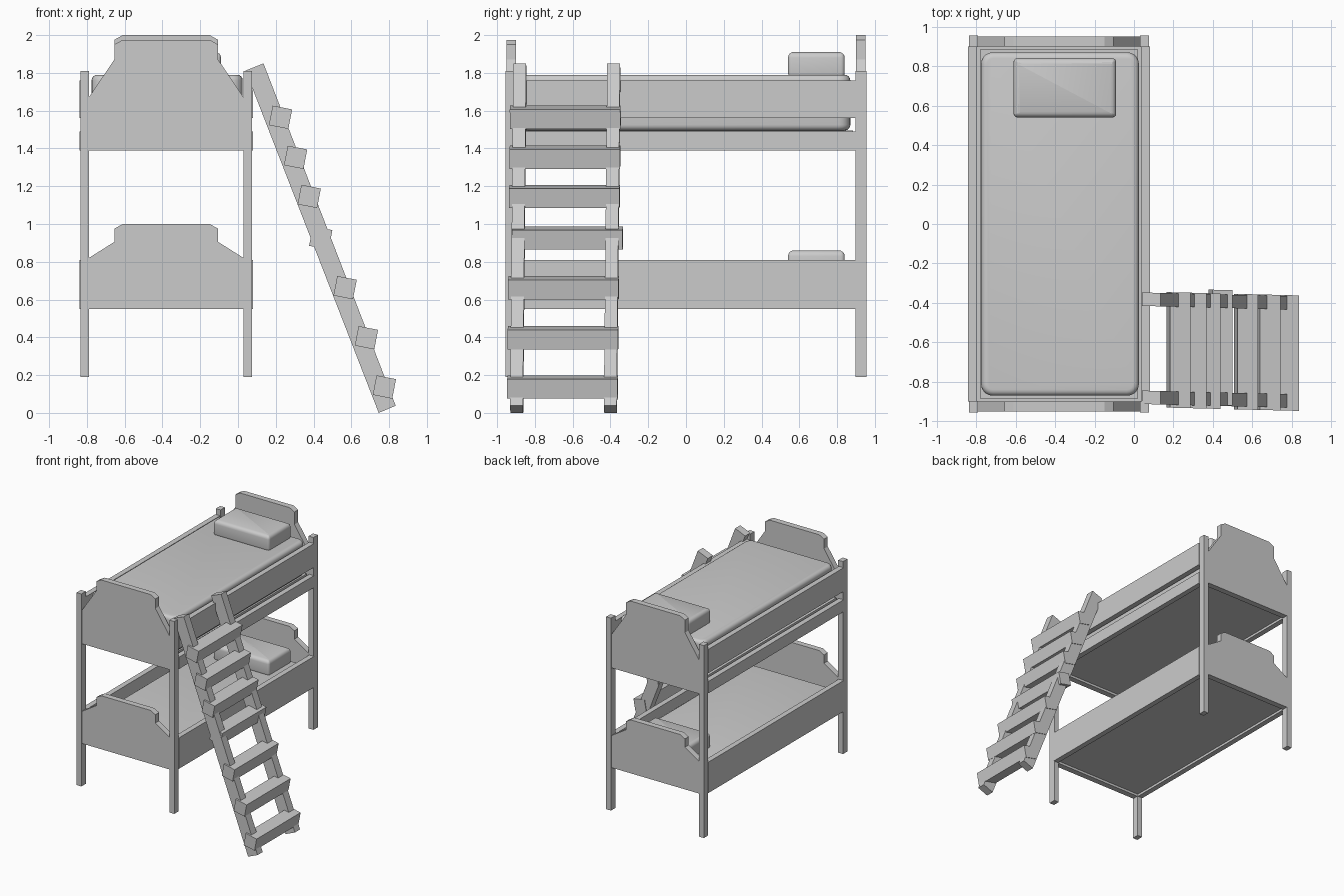
import bpy, bmesh, math
from mathutils import Vector

if "Cube" in bpy.data.objects:
    bpy.data.objects.remove(bpy.data.objects["Cube"])

CX = -0.38  # centre line of the bed


def finish(name, bm):
    bmesh.ops.recalc_face_normals(bm, faces=bm.faces[:])
    me = bpy.data.meshes.new(name)
    bm.to_mesh(me)
    bm.free()
    ob = bpy.data.objects.new(name, me)
    bpy.context.collection.objects.link(ob)
    return ob


def box(name, x, y, z):
    """Box from (min, max) pairs."""
    bm = bmesh.new()
    bmesh.ops.create_cube(bm, size=1)
    for v in bm.verts:
        v.co = Vector([(r[0] + r[1]) / 2 + c * (r[1] - r[0])
                       for r, c in zip((x, y, z), v.co)])
    return finish(name, bm)


def extrude_y(name, pts, y0, y1):
    """Solid from an x-z profile running from y0 to y1."""
    bm = bmesh.new()
    f = bm.faces.new([bm.verts.new((x, y0, z)) for x, z in pts])
    r = bmesh.ops.extrude_face_region(bm, geom=[f])
    for v in r['geom']:
        if isinstance(v, bmesh.types.BMVert):
            v.co.y = y1
    return finish(name, bm)


def cushion(name, x, y, z, corner, edge):
    """Soft box: rounded in plan, then rounded along top and bottom."""
    ob = box(name, x, y, z)
    bm = bmesh.new()
    bm.from_mesh(ob.data)
    up = [e for e in bm.edges if abs(e.verts[0].co.z - e.verts[1].co.z) > 1e-4]
    bmesh.ops.bevel(bm, geom=up, offset=corner, segments=5, profile=0.5, affect='EDGES')
    rim = [e for e in bm.edges if abs(e.verts[0].co.z - e.verts[1].co.z) < 1e-4]
    bmesh.ops.bevel(bm, geom=rim, offset=edge, segments=4, profile=0.5, affect='EDGES')
    bm.to_mesh(ob.data)
    bm.free()
    bpy.context.view_layer.objects.active = ob
    ob.select_set(True)
    bpy.ops.object.shade_smooth_by_angle(angle=math.radians(40))
    ob.select_set(False)


def end_board(name, z0, zside, zshoulder, ztop, y0, y1):
    """Shaped board with sloping shoulders and a raised centre."""
    half = [(0.41, z0), (0.41, zside), (0.275, zshoulder),
            (0.275, ztop - 0.025), (0.23, ztop)]
    pts = [(CX + x, z) for x, z in half] + [(CX - x, z) for x, z in reversed(half)]
    extrude_y(name, pts, y0, y1)


# corner posts and long side rails
for sx, side in ((-1, "left"), (1, "right")):
    xr = sorted((CX + sx * 0.41, CX + sx * 0.455))
    rail = sorted((CX + sx * 0.415, CX + sx * 0.46))
    for sy, end in ((-1, "front"), (1, "back")):
        box(f"post_{end}_{side}", xr, sorted((sy * 0.897, sy * 0.955)), (0.19, 1.81))
    box(f"upper_guard_rail_{side}", rail, (-0.9, 0.9), (1.56, 1.76))
    box(f"upper_side_rail_{side}", rail, (-0.9, 0.9), (1.39, 1.49))
    box(f"lower_side_rail_{side}", rail, (-0.9, 0.9), (0.55, 0.81))

# head and foot boards (the upper headboard is slightly taller)
end_board("upper_footboard", 1.39, 1.67, 1.87, 1.975, -0.95, -0.9)
end_board("upper_headboard", 1.39, 1.67, 1.87, 2.0, 0.9, 0.95)
end_board("lower_footboard", 0.55, 0.82, 0.905, 1.0, -0.95, -0.9)
end_board("lower_headboard", 0.55, 0.82, 0.905, 1.0, 0.9, 0.95)

# bases, mattresses and pillows
for tier, base, m0, m1 in (("upper", 1.41, 1.495, 1.79), ("lower", 0.57, 0.61, 0.74)):
    box(f"{tier}_base", (CX - 0.415, CX + 0.415), (-0.9, 0.9), (base, base + 0.04))
    box(f"{tier}_slat_deck", (CX - 0.4, CX + 0.4), (-0.885, 0.885), (base + 0.04, m0))
    cushion(f"{tier}_mattress", (CX - 0.395, CX + 0.405), (-0.87, 0.87), (m0, m1), 0.06, 0.03)
    cushion(f"{tier}_pillow", (-0.61, -0.09), (0.54, 0.84), (m1 - 0.02, m1 + 0.12), 0.02, 0.03)


def skew(ob):
    # the ladder is turned very slightly away from the bed
    for v in ob.data.vertices:
        v.co.y -= 0.025 * (v.co.x - 0.44)


# ladder stringers
stringer = [(0.745, 0.0), (0.835, 0.038), (0.135, 1.85), (0.04, 1.812)]
for end, y0 in (("front", -0.922), ("back", -0.425)):
    skew(extrude_y(f"ladder_stringer_{end}", stringer, y0, y0 + 0.068))

# ladder rungs, square and tilted; the fourth sits a little further back
tilt = math.radians(-11)
rungs = [(0.225, 1.565, 0), (0.305, 1.353, 0), (0.377, 1.146, 0), (0.438, 0.926, 0.018),
         (0.567, 0.663, 0), (0.68, 0.398, 0), (0.775, 0.137, 0)]
c, s = math.cos(tilt), math.sin(tilt)
h = 0.0525
for i, (x, z, dy) in enumerate(rungs):
    sq = [(x + a * c - b * s, z + a * s + b * c)
          for a, b in ((-h, -h), (h, -h), (h, h), (-h, h))]
    skew(extrude_y(f"ladder_rung_{i + 1}", sq, -0.937 + dy, -0.352 + dy))
